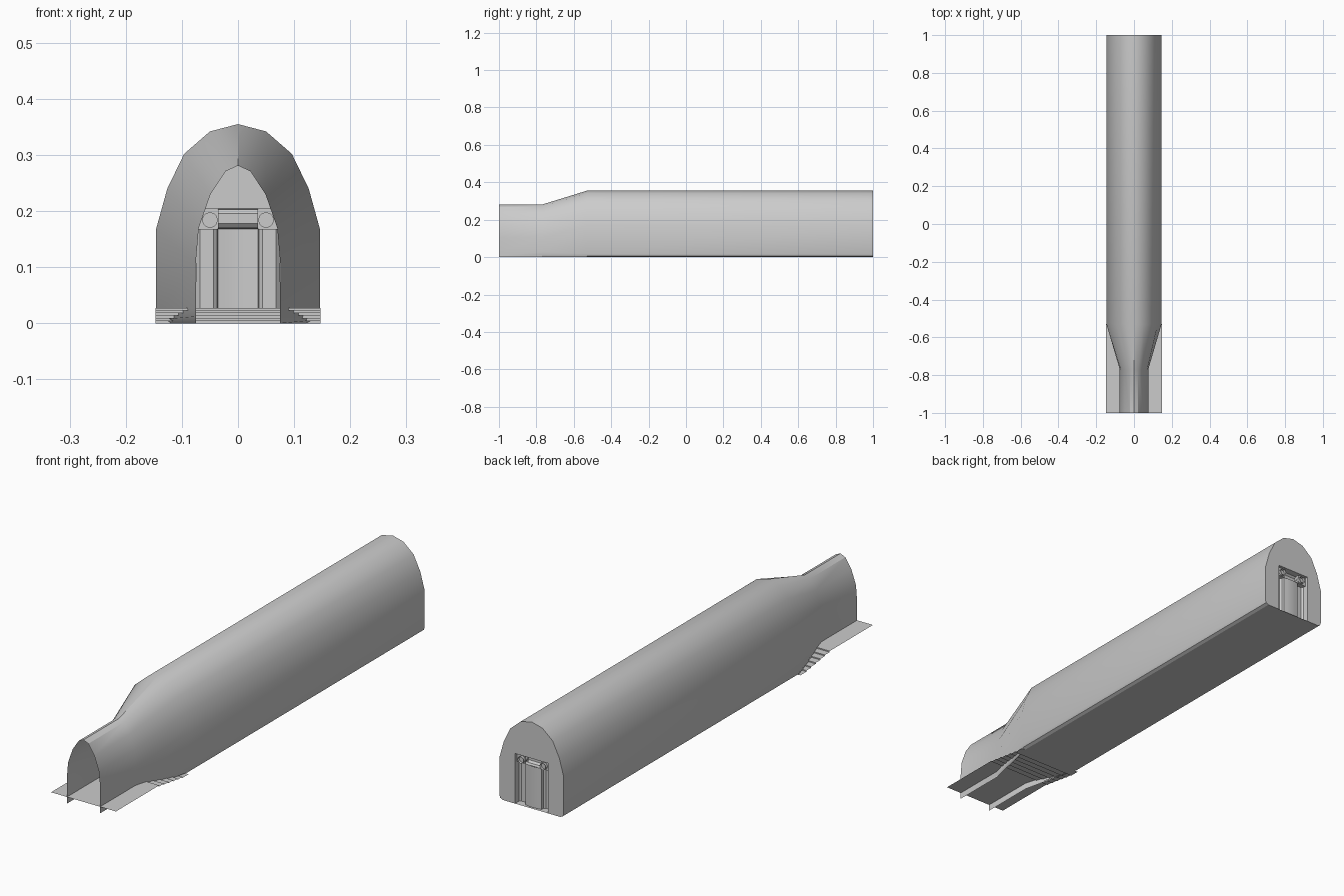
import bpy, math

if "Cube" in bpy.data.objects:
    bpy.data.objects.remove(bpy.data.objects["Cube"])


def make(name, verts, faces, smooth=True):
    me = bpy.data.meshes.new(name)
    me.from_pydata(verts, [], faces)
    me.update()
    ob = bpy.data.objects.new(name, me)
    bpy.context.collection.objects.link(ob)
    if smooth:
        bpy.ops.object.select_all(action='DESELECT')
        ob.select_set(True)
        bpy.context.view_layer.objects.active = ob
        bpy.ops.object.shade_smooth_by_angle(angle=math.radians(30))
    return ob


def loft(name, rings, smooth=True):
    """Open surface through equal-length rows of 3D points."""
    n = len(rings[0])
    verts = [p for r in rings for p in r]
    faces = [(i*n+j, i*n+j+1, (i+1)*n+j+1, (i+1)*n+j)
             for i in range(len(rings)-1) for j in range(n-1)]
    return make(name, verts, faces, smooth)


def mirrored(half):
    """Right half listed bottom to apex -> full arch, right to left."""
    return half + [(-x, z) for x, z in reversed(half[:-1])]


# arch cross-sections
large = mirrored([(.130, 0), (.142, .006), (.146, .018), (.146, .168),
                  (.126, .240), (.096, .302), (.05, .342), (0, .355)])
small = mirrored([(.075, 0), (.075, .012), (.075, .027), (.0755, .105),
                  (.070, .170), (.049, .230), (.022, .271), (0, .281)])


def ring(profile, y):
    return [(x, y, z) for x, z in profile]


# tunnel shell: narrow entry, flare, long main hall
loft("tunnel_shell", [ring(small, -1), ring(small, -.77),
                      ring(large, -.53), ring(large, 1)])

# entry floor and stairs descending to the hall
steps, rise, run = 6, .027/6, .03
path = [(-1, .027), (-.72, .027)]
for i in range(1, steps+1):
    y = -.72 + (i-1)*run
    path.append((y, .027 - i*rise))
    path.append((y+run if i < steps else -.53, .027 - i*rise))
loft("floor_steps", [[(-.147, y, z), (.147, y, z)] for y, z in path], False)

# hall floor
make("hall_floor", [(-.13, -.53, 0), (.13, -.53, 0), (.13, 1, 0), (-.13, 1, 0)],
     [(0, 1, 2, 3)], False)

# end wall with door opening
W, H = .075, .205
door = [(-W, 1, 0), (-W, 1, H), (W, 1, H), (W, 1, 0)]
wall = ring(large, 1) + door
make("end_wall", wall, [tuple(range(len(wall)))], False)

# door pillars and centre panel, extruded from a plan profile
plan = [(W, 1), (W, .975), (.068, .968), (.044, .968), (.037, .974),
        (.036, .986), (.018, .989), (0, .99)]
plan = mirrored(plan)
plan = [(x, y) for x, y in plan]
loft("door_pillars", [[(x, y, z) for x, y in plan] for z in (0, .168)])

# rounded lintel over the panel
lintel = [(.988, .168), (.974, .17), (.967, .178), (.967, .196),
          (.974, .203), (1, H)]
loft("door_lintel", [[(x, y, z) for y, z in lintel] for x in (-.036, .036)])

# corner niches: backing, cap, side and round boss
for s, side in ((1, "right"), (-1, "left")):
    a, b = s*.036, s*W
    make("door_corner_" + side,
         [(a, .988, .168), (b, .988, .168), (b, .988, H), (a, .988, H),
          (b, 1, .168), (b, 1, H), (a, 1, H),
          (a, .968, .168), (b, .968, .168)],
         [(0, 1, 2, 3), (1, 4, 5, 2), (3, 2, 5, 6), (0, 7, 8, 1)], False)
    circle = [(s*.05 + .014*math.cos(t*math.tau/12),
               .184 + .014*math.sin(t*math.tau/12)) for t in range(13)]
    loft("door_boss_" + side, [ring(circle, .97), ring(circle, .999)])
    make("door_boss_cap_" + side, ring(circle[:-1], .97),
         [tuple(range(12))], False)
